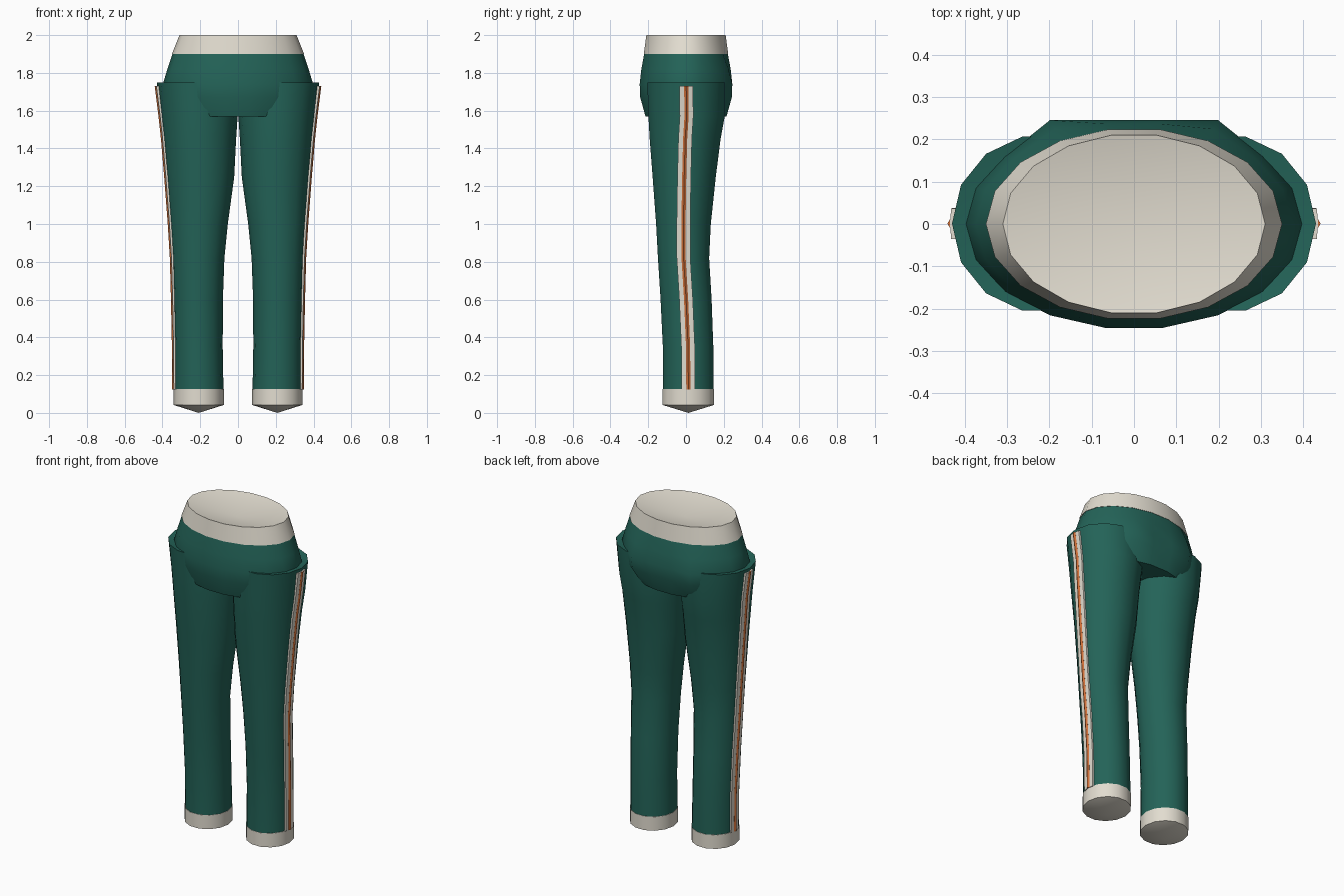
import bpy, bmesh
from math import cos, sin, pi, radians

cube = bpy.data.objects.get("Cube")
if cube:
    bpy.data.objects.remove(cube, do_unlink=True)


def material(name, rgb):
    m = bpy.data.materials.new(name)
    m.use_nodes = True
    m.diffuse_color = (*rgb, 1)
    m.node_tree.nodes["Principled BSDF"].inputs["Base Color"].default_value = (*rgb, 1)
    return m


GREEN = material("dark green cloth", (0.017, 0.125, 0.097))
CREAM = material("cream trim", (0.76, 0.72, 0.63))
ORANGE = material("orange piping", (0.62, 0.16, 0.04))


def loft(name, rings, mat, top_z, bottom_z):
    """Skin a stack of point rings, closing each end with a fan to a centre point."""
    bm = bmesh.new()
    loops = [[bm.verts.new(p) for p in ring] for ring in rings]
    n = len(loops[0])
    for a, b in zip(loops, loops[1:]):
        for i in range(n):
            j = (i + 1) % n
            bm.faces.new((a[i], a[j], b[j], b[i]))
    for ring, z in ((loops[0], top_z), (loops[-1], bottom_z)):
        tip = bm.verts.new((sum(v.co.x for v in ring) / n, sum(v.co.y for v in ring) / n, z))
        for i in range(n):
            bm.faces.new((ring[i], ring[(i + 1) % n], tip))
    bmesh.ops.recalc_face_normals(bm, faces=bm.faces)
    mesh = bpy.data.meshes.new(name)
    bm.to_mesh(mesh)
    bm.free()
    mesh.materials.append(mat)
    obj = bpy.data.objects.new(name, mesh)
    bpy.context.collection.objects.link(obj)
    bpy.ops.object.select_all(action='DESELECT')
    obj.select_set(True)
    bpy.context.view_layer.objects.active = obj
    bpy.ops.object.shade_smooth_by_angle(angle=radians(40))
    return obj


def ellipse(z, x0, x1, y0, y1, sides, seat=1.0):
    """Ring filling the given bounds; seat pushes the back outwards to a flat limit."""
    cx, cy, rx, ry = (x0 + x1) / 2, (y0 + y1) / 2, (x1 - x0) / 2, (y1 - y0) / 2
    points = []
    for i in range(sides):
        a = 2 * pi * i / sides
        y = ry * sin(a)
        if y > ry * 0.8:
            y = min(ry * 0.985, y * seat)
        points.append((cx + rx * cos(a), cy + y, z))
    return points


def centred(z, rx, ry, seat=1.0):
    return ellipse(z, -rx, rx, -ry, ry, 18, seat)


# Waistband with a dished top
loft("waistband", [centred(2.0, 0.31, 0.213), centred(1.9, 0.35, 0.227)], CREAM, 1.95, 1.9)

# Hips
loft("hips", [centred(1.9, 0.347, 0.225), centred(1.82, 0.374, 0.24, 1.08),
              centred(1.74, 0.398, 0.249, 1.14), centred(1.67, 0.385, 0.246, 1.14),
              centred(1.57, 0.335, 0.218)], GREEN, 1.9, 1.57)

# Leg outline at each height: z, inner x, outer x, front y, back y
LEG = [(1.75, 0.002, 0.43, -0.21, 0.212),
       (1.57, 0.002, 0.41, -0.204, 0.21),
       (1.45, 0.01, 0.397, -0.197, 0.188),
       (1.25, 0.02, 0.38, -0.181, 0.162),
       (1.0, 0.054, 0.361, -0.162, 0.135),
       (0.82, 0.072, 0.35, -0.152, 0.126),
       (0.6, 0.08, 0.344, -0.138, 0.139),
       (0.35, 0.081, 0.339, -0.126, 0.148),
       (0.125, 0.077, 0.338, -0.125, 0.15)]


def strip(half_width, depth, lift):
    """Rings for a band that follows the outer side of the leg."""
    rings = []
    for z, _, outer, front, back in LEG:
        z, y = min(z, 1.73), (front + back) / 2
        rings.append([(outer - depth, y - half_width, z), (outer + lift * 0.4, y - half_width, z),
                      (outer + lift, y, z), (outer + lift * 0.4, y + half_width, z),
                      (outer - depth, y + half_width, z)])
    return rings


def mirrored(rings, side):
    return [[(side * x, y, z) for x, y, z in ring] for ring in rings]


for label, side in (("left", 1), ("right", -1)):
    # Trouser leg
    loft(label + "_leg", mirrored([ellipse(*row, 14) for row in LEG], side), GREEN, 1.71, 0.125)
    # Ankle cuff with a shallow pointed sole
    cuff = [ellipse(z, 0.075, 0.341, -0.127, 0.152, 14) for z in (0.127, 0.042)]
    loft(label + "_cuff", mirrored(cuff, side), CREAM, 0.127, 0.0)
    # Side stripe and its raised piping
    loft(label + "_stripe", mirrored(strip(0.036, 0.03, 0.005), side), CREAM, 1.73, 0.125)
    loft(label + "_piping", mirrored(strip(0.011, 0.01, 0.011), side), ORANGE, 1.73, 0.125)
